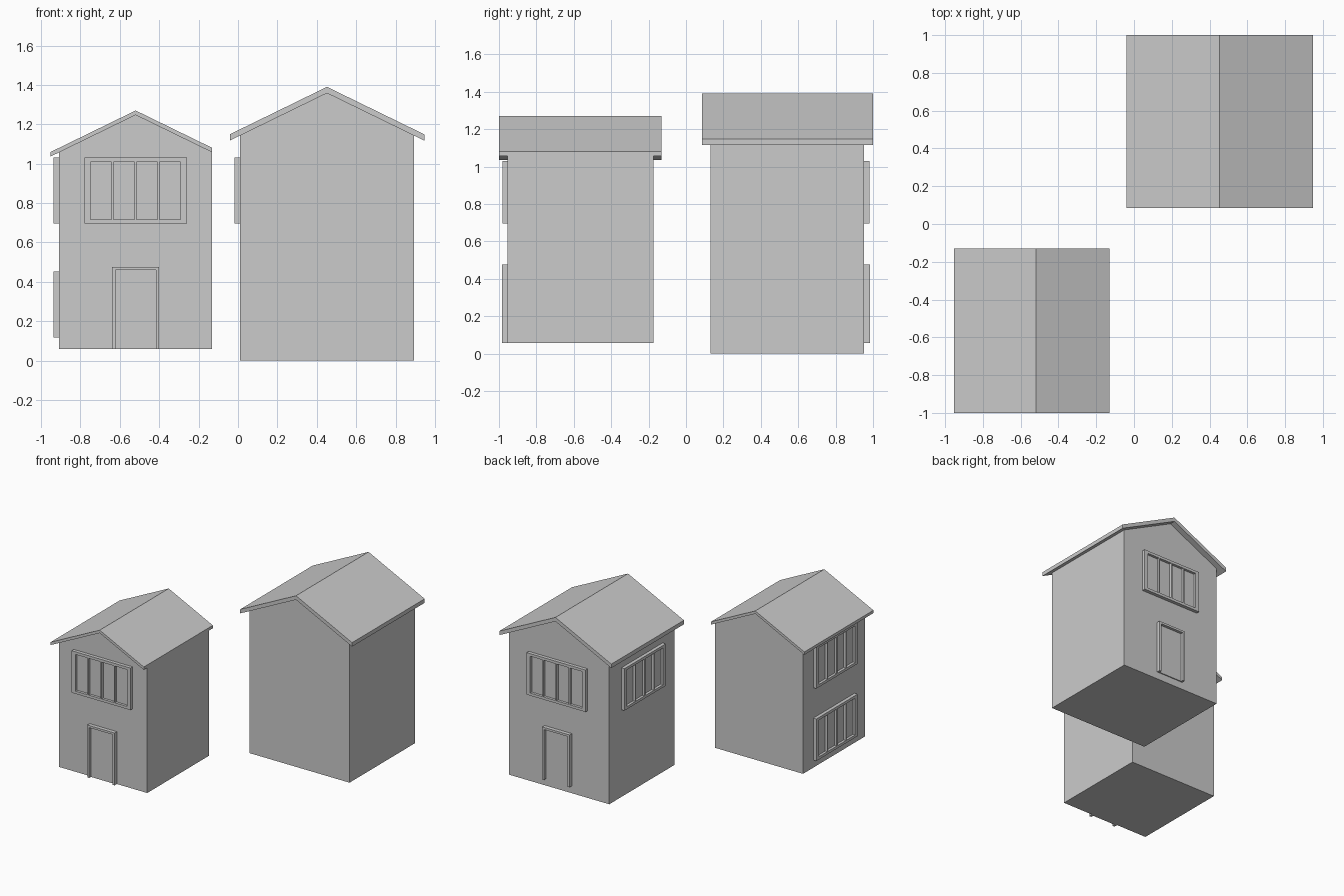
import bpy, bmesh
from math import pi
from mathutils import Matrix

if "Cube" in bpy.data.objects:
    bpy.data.objects.remove(bpy.data.objects["Cube"])


def finish(bm, name, loc=(0, 0, 0), turn=0.0):
    bmesh.ops.recalc_face_normals(bm, faces=bm.faces)
    bmesh.ops.dissolve_limit(bm, angle_limit=0.01, verts=bm.verts, edges=bm.edges)
    me = bpy.data.meshes.new(name)
    bm.to_mesh(me)
    bm.free()
    ob = bpy.data.objects.new(name, me)
    ob.matrix_world = Matrix.Translation(loc) @ Matrix.Rotation(turn, 4, 'Z')
    bpy.context.collection.objects.link(ob)
    return ob


def prism(name, profile, y0, y1, loc=(0, 0, 0), turn=0.0):
    """Extrude an (x, z) outline along y."""
    bm = bmesh.new()
    face = bm.faces.new([bm.verts.new((x, y0, z)) for x, z in profile])
    new = bmesh.ops.extrude_face_region(bm, geom=[face], use_keep_orig=True)['geom']
    bmesh.ops.translate(bm, vec=(0, y1 - y0, 0),
                        verts=[v for v in new if isinstance(v, bmesh.types.BMVert)])
    return finish(bm, name, loc, turn)


def window(name, loc, turn, w=0.52, h=0.335, depth=0.027, panes=4):
    """Raised frame with a row of recessed panes; faces -y before turning."""
    rim, bar = 0.032, 0.01
    pane = (w - 2 * rim - (panes - 1) * bar) / panes
    xs = [-w / 2]
    for i in range(panes):
        left = -w / 2 + rim + i * (pane + bar)
        xs += [left, left + pane]
    xs.append(w / 2)
    zs = [0, 0.021, h - 0.021, h]
    bm = bmesh.new()
    grid = [[bm.verts.new((x, -depth, z)) for z in zs] for x in xs]
    glass = []
    for i in range(len(xs) - 1):
        for j in range(3):
            f = bm.faces.new((grid[i][j], grid[i + 1][j], grid[i + 1][j + 1], grid[i][j + 1]))
            if j == 1 and i % 2 == 1:
                glass.append(f)
    # outer sides back to the wall
    rim_edges = [e for e in bm.edges if e.is_boundary]
    new = bmesh.ops.extrude_edge_only(bm, edges=rim_edges)['geom']
    bmesh.ops.translate(bm, vec=(0, depth, 0),
                        verts=[v for v in new if isinstance(v, bmesh.types.BMVert)])
    # recessed panes
    new = bmesh.ops.extrude_face_region(bm, geom=glass)['geom']
    bmesh.ops.translate(bm, vec=(0, depth * 0.75, 0),
                        verts=[v for v in new if isinstance(v, bmesh.types.BMVert)])
    bmesh.ops.delete(bm, geom=[f for f in glass if f.is_valid], context='FACES')
    return finish(bm, name, loc, turn)


def door(name, loc, turn, w=0.24, h=0.418, t=0.017):
    """U-shaped frame around a recessed leaf."""
    a, b = w / 2, w / 2 - t
    prism(name + "_frame", [(-a, 0), (-a, h), (a, h), (a, 0),
                            (b, 0), (b, h - t), (-b, h - t), (-b, 0)], -0.03, 0, loc, turn)
    prism(name + "_leaf", [(-b, 0), (-b, h - t), (b, h - t), (b, 0)], -0.008, 0, loc, turn)


def house(name, x0, x1, y0, y1, base, ridge, apex, slope, rx0, rx1, ry0, ry1, t):
    """Gabled walls plus a chevron roof slab of vertical thickness t."""
    under = lambda x: apex - t - abs(x - ridge) * slope
    prism(name + "_walls", [(x0, base), (x1, base), (x1, under(x1)),
                            (ridge, apex - t), (x0, under(x0))], y0, y1)
    prism(name + "_roof", [(rx0, under(rx0)), (ridge, apex - t), (rx1, under(rx1)),
                           (rx1, under(rx1) + t), (ridge, apex), (rx0, under(rx0) + t)], ry0, ry1)


# small house
house("small_house", -0.91, -0.132, -0.955, -0.175, 0.058, -0.52, 1.27, 0.488,
      -0.953, -0.131, -1.0, -0.13, 0.023)
window("small_front_window", (-0.52, -0.955, 0.695), 0)
door("small_front_door", (-0.52, -0.955, 0.058), 0)
for label, z in (("upper", 0.695), ("lower", 0.118)):
    window("small_side_window_" + label, (-0.91, -0.565, z), -pi / 2)

# large house
house("large_house", 0.01, 0.893, 0.13, 0.953, 0.0, 0.452, 1.39, 0.488,
      -0.041, 0.947, 0.085, 1.0, 0.032)
window("large_back_window", (0.46, 0.953, 0.695), pi)
door("large_back_door", (0.46, 0.953, 0.058), pi)
window("large_side_window", (0.01, 0.54, 0.695), -pi / 2)
